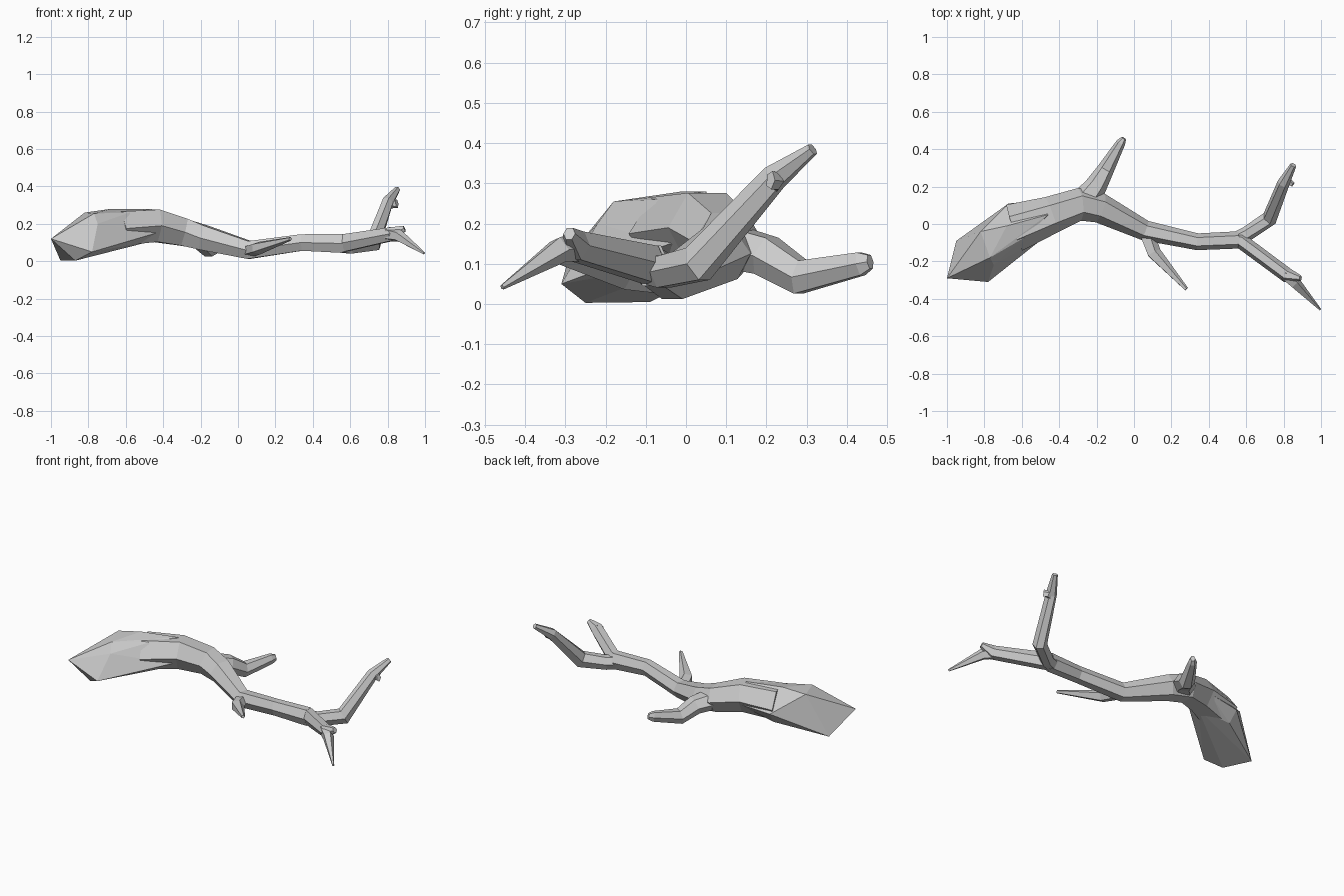
import bpy, bmesh, math
from mathutils import Vector


def finish(name, bm):
    bmesh.ops.recalc_face_normals(bm, faces=bm.faces)
    me = bpy.data.meshes.new(name)
    bm.to_mesh(me)
    bm.free()
    ob = bpy.data.objects.new(name, me)
    bpy.context.collection.objects.link(ob)


def limb(name, path, sides=6, turn=0.0):
    """Faceted tapering tube; each station is x, y, z, half width, half height."""
    bm = bmesh.new()
    mids = [Vector(p[:3]) for p in path]
    rings = []
    for i, p in enumerate(path):
        a = (mids[i] - mids[i - 1]).normalized() if i else Vector()
        b = (mids[i + 1] - mids[i]).normalized() if i + 1 < len(path) else Vector()
        t = (a + b).normalized()
        side = Vector((-t.y, t.x, 0)).normalized()
        up = t.cross(side)
        rings.append([bm.verts.new(mids[i] + side * p[3] * math.cos(w) + up * p[4] * math.sin(w))
                      for w in (turn + k * math.tau / sides for k in range(sides))])
    for r, s in zip(rings, rings[1:]):
        for k in range(sides):
            n = (k + 1) % sides
            bm.faces.new((r[k], r[n], s[n], s[k]))
    bm.faces.new(rings[0])
    bm.faces.new(rings[-1])
    finish(name, bm)


# Swollen, obliquely broken butt end
bm = bmesh.new()
for co in [(-1, -.29, .12), (-.95, -.09, .005), (-.87, -.25, .003), (-.78, -.31, .05),
           (-.82, -.04, .26), (-.77, -.18, .255), (-.75, -.22, .2),
           (-.67, .11, .15), (-.68, -.01, .28), (-.58, -.07, .26),
           (-.54, -.09, .16), (-.6, -.14, .09), (-.66, .06, .08),
           (-.45, .13, .17), (-.46, .05, .28), (-.44, -.04, .15), (-.45, .03, .11)]:
    bm.verts.new(co)
res = bmesh.ops.convex_hull(bm, input=bm.verts)
bmesh.ops.delete(bm, geom=[v for v in bm.verts if not v.link_faces], context='VERTS')
finish("butt_end", bm)

# Main stem
limb("main_stem", [(-.64, -.02, .175, .13, .105), (-.44, .05, .19, .10, .10),
                   (-.29, .105, .155, .088, .085), (-.18, .085, .125, .08, .075),
                   (.06, -.035, .06, .054, .055), (.34, -.095, .1, .045, .051),
                   (.56, -.085, .095, .046, .058)], 6)

# Forked end
limb("fork_low", [(.5, -.087, .097, .04, .052), (.57, -.09, .098, .042, .054),
                  (.82, -.275, .145, .04, .042), (.89, -.29, .175, .015, .018)])
limb("fork_low_spike", [(.8, -.265, .145, .033, .04), (.86, -.315, .135, .033, .034),
                        (.995, -.457, .042, .006, .007)], 5)
limb("fork_high", [(.53, -.09, .09, .04, .045), (.6, -.055, .08, .04, .045),
                   (.725, .03, .1, .042, .052), (.8, .22, .315, .033, .035),
                   (.852, .315, .385, .017, .016)])
limb("fork_high_stub", [(.79, .215, .3, .025, .025), (.83, .225, .305, .019, .022),
                        (.85, .21, .308, .014, .024)], 5)

# Side twigs
limb("front_twig", [(.06, -.03, .055, .045, .035), (.105, -.155, .07, .04, .036),
                    (.28, -.348, .12, .011, .01)], 5)
limb("rear_branch", [(-.28, .1, .145, .08, .06), (-.205, .2, .12, .06, .055),
                     (-.155, .285, .067, .046, .048), (-.07, .435, .1, .025, .033),
                     (-.054, .458, .105, .014, .02)])
